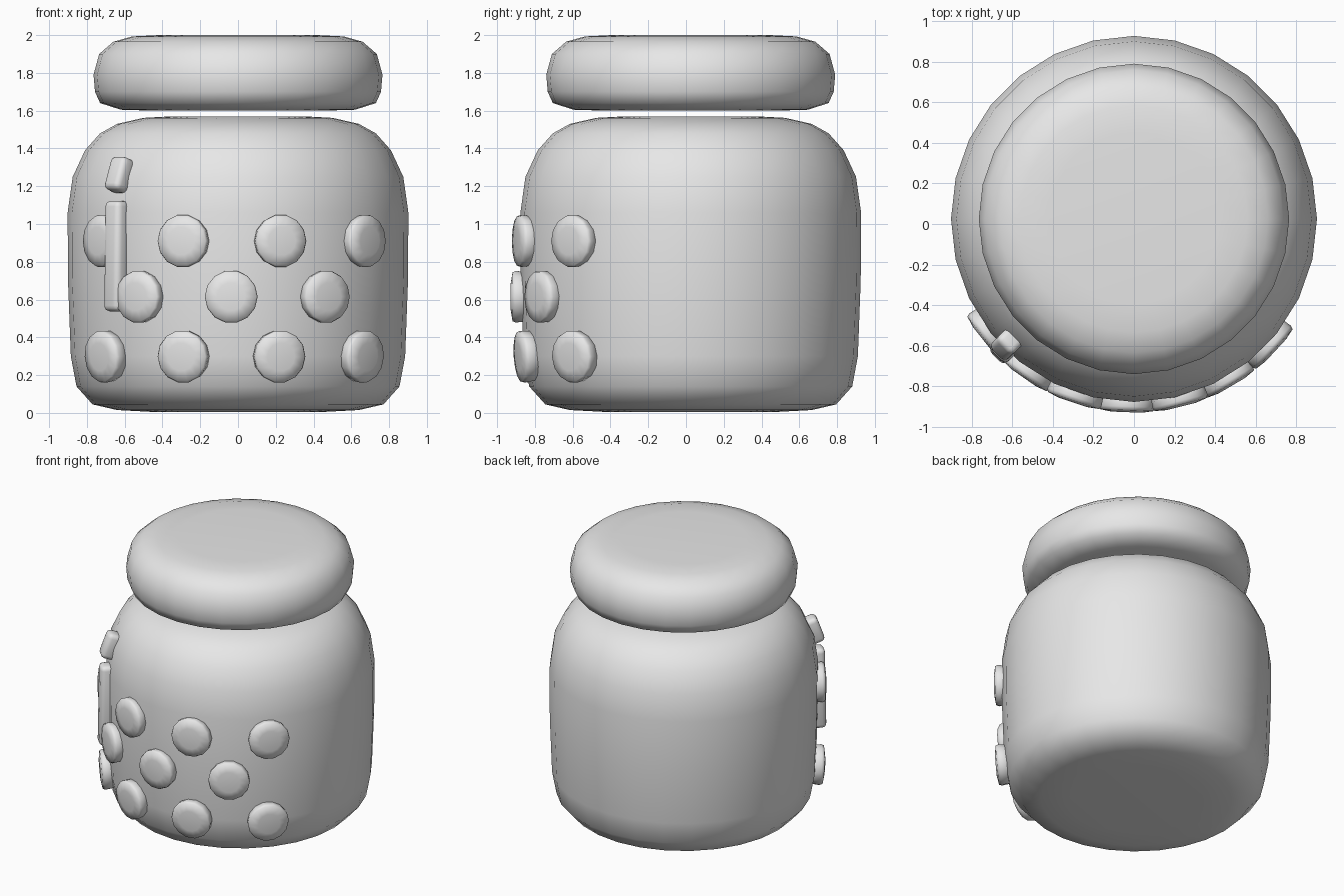
import bpy
import math
from mathutils import Matrix, Vector

cube = bpy.data.objects.get("Cube")
if cube:
    bpy.data.objects.remove(cube, do_unlink=True)

clay = bpy.data.materials.new("light_grey")
clay.use_nodes = True
GREY = (0.8, 0.8, 0.8, 1)
clay.diffuse_color = GREY
clay.node_tree.nodes["Principled BSDF"].inputs["Base Color"].default_value = GREY

AXIS = Vector((0, 0.025, 0))  # centre line of the jar


def add_object(name, mesh, matrix):
    mesh.materials.append(clay)
    mesh.polygons.foreach_set("use_smooth", [True] * len(mesh.polygons))
    obj = bpy.data.objects.new(name, mesh)
    obj.matrix_world = matrix
    bpy.context.collection.objects.link(obj)
    return obj


def lathe(name, profile, sides, matrix):
    """Spin a profile of (radius, height), closed by a pole at each end."""
    verts = [(0, 0, profile[0][1])]
    for r, h in profile:
        for i in range(sides):
            a = math.tau * i / sides
            verts.append((r * math.cos(a), r * math.sin(a), h))
    verts.append((0, 0, profile[-1][1]))
    last = len(verts) - 1
    top = last - sides
    faces = []
    for i in range(sides):
        j = (i + 1) % sides
        faces.append((0, 1 + j, 1 + i))
        faces.append((last, top + i, top + j))
        for k in range(len(profile) - 1):
            a, b = 1 + k * sides, 1 + (k + 1) * sides
            faces.append((a + i, a + j, b + j, b + i))
    mesh = bpy.data.meshes.new(name)
    mesh.from_pydata(verts, [], faces)
    return add_object(name, mesh, matrix)


def on_wall(x, z, radius, tilt=0.0):
    """Frame on the jar wall: local z points outward, local y points up."""
    angle = math.asin(x / radius)
    spot = AXIS + Vector((x, -radius * math.cos(angle), z))
    return (Matrix.Translation(spot) @ Matrix.Rotation(angle, 4, "Z")
            @ Matrix.Rotation(math.radians(90 + tilt), 4, "X"))


# Jar body and lid
body = [(0.45, 0.005), (0.64, 0.015), (0.77, 0.045), (0.855, 0.14), (0.885, 0.3),
        (0.9, 0.7), (0.902, 1.06), (0.875, 1.25), (0.81, 1.39), (0.73, 1.48),
        (0.64, 1.53), (0.5, 1.562), (0.35, 1.57)]
lid = [(0.45, 1.6), (0.62, 1.605), (0.73, 1.64), (0.757, 1.7), (0.765, 1.79),
       (0.735, 1.9), (0.66, 1.965), (0.56, 1.993), (0.42, 2.0)]
lathe("jar_body", body, 28, Matrix.Translation(AXIS))
lathe("jar_lid", lid, 28, Matrix.Translation(AXIS))

# Three staggered rows of round dots on the front
dot = [(0.1, -0.05), (0.132, -0.04), (0.14, 0.025), (0.133, 0.043), (0.075, 0.053)]
rows = [(0.91, 0.9, 0, (-0.705, -0.285, 0.22, 0.66)),
        (0.615, 0.9, 0, (-0.515, -0.035, 0.455)),
        (0.3, 0.89, 4, (-0.695, -0.285, 0.215, 0.65))]
for z, radius, tilt, xs in rows:
    for x in xs:
        lathe("dot", dot, 14, on_wall(x, z, radius, tilt))


# Two rounded shine marks on the right front
def shine(name, x, z, radius, length, tilt):
    w, h, d = 0.057, length / 2, 0.05
    corners = [(sx * w, sy * h, sz * d) for sx in (-1, 1) for sy in (-1, 1) for sz in (-1, 1)]
    mesh = bpy.data.meshes.new(name)
    mesh.from_pydata(corners, [], [(0, 1, 3, 2), (4, 6, 7, 5), (0, 4, 5, 1),
                                   (2, 3, 7, 6), (0, 2, 6, 4), (1, 5, 7, 3)])
    obj = add_object(name, mesh, on_wall(x, z, radius, tilt))
    bevel = obj.modifiers.new("Rounding", "BEVEL")
    bevel.width = 0.03
    bevel.segments = 3


shine("long_shine", -0.642, 0.83, 0.91, 0.585, -1)
shine("short_shine", -0.627, 1.26, 0.88, 0.185, -20)
